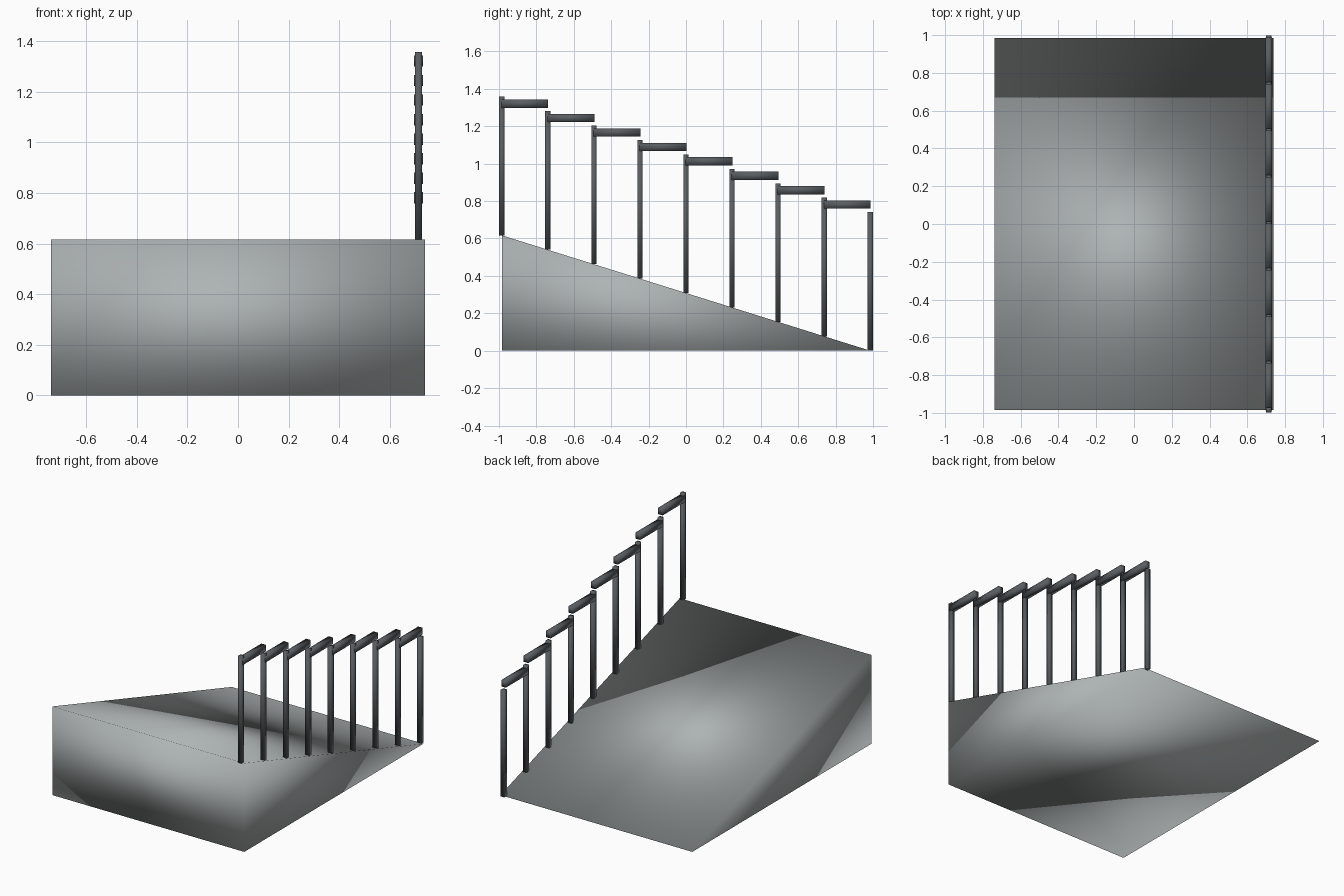
import bpy
import bmesh
from mathutils import Matrix, Vector

cube = bpy.data.objects.get("Cube")
if cube:
    bpy.data.objects.remove(cube, do_unlink=True)

HALF_X, HALF_Y, HEIGHT = 0.738, 0.985, 0.617
POSTS, POST_X, POST_H = 9, 0.713, 0.741
STEP = 2 * HALF_Y / (POSTS - 1)


def material(name, colour):
    mat = bpy.data.materials.new(name)
    mat.use_nodes = True
    mat.diffuse_color = colour
    mat.node_tree.nodes["Principled BSDF"].inputs["Base Color"].default_value = colour
    return mat


def make_object(name, bm, mat):
    bmesh.ops.recalc_face_normals(bm, faces=bm.faces)
    for face in bm.faces:
        face.smooth = True
    mesh = bpy.data.meshes.new(name)
    bm.to_mesh(mesh)
    bm.free()
    mesh.materials.append(mat)
    obj = bpy.data.objects.new(name, mesh)
    bpy.context.collection.objects.link(obj)
    return obj


def box(name, centre, size, mat):
    bm = bmesh.new()
    bmesh.ops.create_cube(bm, size=1, matrix=Matrix.Diagonal((*size, 1)))
    obj = make_object(name, bm, mat)
    obj.location = centre
    return obj


concrete = material("light grey concrete", (0.42, 0.45, 0.45, 1))
metal = material("dark grey metal", (0.10, 0.11, 0.12, 1))

# Ramp: a triangular side profile extruded across the width
bm = bmesh.new()
profile = [(-HALF_Y, 0), (HALF_Y, 0), (-HALF_Y, HEIGHT)]
side = bm.faces.new([bm.verts.new((-HALF_X, y, z)) for y, z in profile])
extruded = bmesh.ops.extrude_face_region(bm, geom=[side], use_keep_orig=True)
moved = [v for v in extruded["geom"] if isinstance(v, bmesh.types.BMVert)]
bmesh.ops.translate(bm, verts=moved, vec=Vector((2 * HALF_X, 0, 0)))
make_object("ramp", bm, concrete)

# Railing: posts following the slope, each carrying a level rail to the next
for i in range(POSTS):
    y = -HALF_Y + i * STEP
    base = HEIGHT * (1 - i / (POSTS - 1))
    box(f"railing_post_{i + 1}", (POST_X, y, base + POST_H / 2),
        (0.028, 0.028, POST_H), metal)
    if i < POSTS - 1:
        box(f"hand_rail_{i + 1}", (POST_X, y + STEP / 2, base + POST_H - 0.037),
            (0.035, STEP + 0.004, 0.044), metal)
